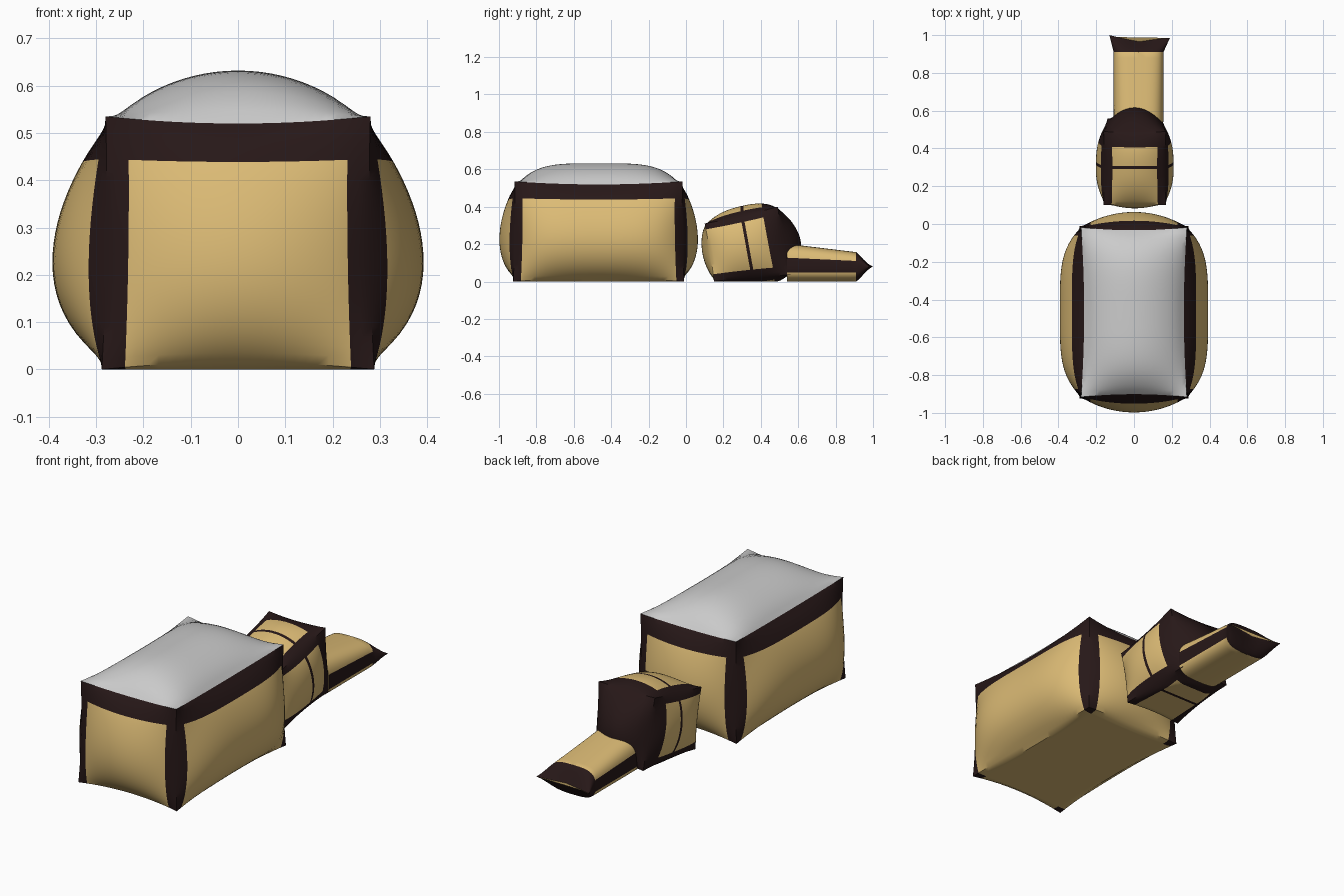
import bpy, bmesh, math
from mathutils import Vector

if "Cube" in bpy.data.objects:
    bpy.data.objects.remove(bpy.data.objects["Cube"])


def material(name, rgb):
    m = bpy.data.materials.new(name)
    m.diffuse_color = (*rgb, 1)
    m.use_nodes = True
    m.node_tree.nodes["Principled BSDF"].inputs["Base Color"].default_value = m.diffuse_color
    return m


TAN, DARK, GREY = 0, 1, 2
MATS = [material("tan_cloth", (0.72, 0.50, 0.18)),
        material("dark_trim", (0.02, 0.009, 0.009)),
        material("grey_cloth", (0.6, 0.6, 0.6))]


def finish(name, bm):
    bmesh.ops.recalc_face_normals(bm, faces=bm.faces)
    me = bpy.data.meshes.new(name)
    bm.to_mesh(me)
    bm.free()
    ob = bpy.data.objects.new(name, me)
    bpy.context.collection.objects.link(ob)
    for m in MATS:
        me.materials.append(m)
    bpy.ops.object.select_all(action='DESELECT')
    ob.select_set(True)
    bpy.context.view_layer.objects.active = ob
    bpy.ops.object.shade_smooth_by_angle(angle=math.radians(35))
    return ob


def ticks(n, extra):
    """Even steps from -1 to 1, with exact stops at the trim borders."""
    even = [-1 + 2 * i / n for i in range(n + 1)]
    keep = [e for e in even if abs(e) == 1 or all(abs(e - x) > 0.6 / n for x in extra)]
    return sorted(keep + list(extra))


def cushion(name, corner, stops, bulge, power, skew, pull, paint):
    """Box blown up like a cushion; corner(s,t,r) is the unblown shape."""
    bm = bmesh.new()
    cache = {}

    def vert(c):
        if c not in cache:
            p = corner(*c)
            k = [c[0], c[1], c[2] + skew * (1 - c[2] ** 2)]
            f = [1 - abs(k[i]) ** power[i] for i in range(3)]
            for a in range(3):
                b, d = (a + 1) % 3, (a + 2) % 3
                p[a] += c[a] * bulge[a][c[a] > 0] * f[b] * f[d]
                for e, g in ((b, d), (d, b)):      # edges drawn inwards
                    p[a] -= c[a] * pull[e] * (1 - c[e] ** 2) * abs(c[g]) ** 8 * abs(c[a])
            p.z = max(p.z, 0)
            cache[c] = bm.verts.new(p)
        return cache[c]

    for a in range(3):
        b, d = (a + 1) % 3, (a + 2) % 3
        for side in (-1.0, 1.0):
            for i in range(len(stops[b]) - 1):
                for j in range(len(stops[d]) - 1):
                    quad = []
                    for x, y in ((i, j), (i + 1, j), (i + 1, j + 1), (i, j + 1)):
                        c = [0.0] * 3
                        c[a], c[b], c[d] = side, stops[b][x], stops[d][y]
                        quad.append(tuple(c))
                    face = bm.faces.new([vert(c) for c in quad])
                    mid = [sum(c[n] for c in quad) / 4 for n in range(3)]
                    face.material_index = paint(a, side, *mid)
    return finish(name, bm)


# Large cushion box with a grey top
def body_shape(s, t, r):
    h = (r + 1) / 2
    return Vector((s * (0.288 - 0.008 * h), -0.467 + t * (0.457 - 0.008 * h), 0.535 * h))


def body_paint(axis, side, s, t, r):
    if axis == 2:
        if side > 0:
            return GREY
        return DARK if abs(s) > 0.83 and abs(t) > 0.91 else TAN
    trim = abs(t) > 0.91 if axis == 0 else abs(s) > 0.83
    return DARK if trim or r > 0.665 else TAN


cushion("large_box", body_shape,
        [ticks(24, (-0.83, 0.83)), ticks(32, (-0.91, 0.91)), ticks(24, (0.665,))],
        [(0.108, 0.108), (0.077, 0.077), (0.06, 0.097)], (2, 4, 2), 0.14,
        (0.015, 0.016, 0.006), body_paint)


# Small tilted cushion box with dark back and trim
def head_shape(s, t, r):
    y, h = (t + 1) / 2, (r + 1) / 2
    low = Vector((s * (0.165 - 0.02 * y), 0.15 + 0.41 * y, 0.035 * y))
    high = Vector((s * 0.165, 0.10 + 0.39 * y, 0.31 + 0.09 * y))
    p = low.lerp(high, h)
    p.x += 0.004
    return p


def head_paint(axis, side, s, t, r):
    if t > 0.58 or -0.02 < t < 0.06:
        return DARK
    if axis == 0:
        return DARK if r > 0.8 or r < -0.75 else TAN
    if axis == 2:
        return DARK if abs(s) > 0.74 else TAN
    return TAN


cushion("small_box", head_shape,
        [ticks(20, (-0.74, 0.74)), ticks(24, (-0.02, 0.06, 0.58)), ticks(20, (-0.75, 0.8))],
        [(0.046, 0.046), (0.038, 0.088), (0.05, 0.048)], (2, 2.5, 2), 0.0,
        (0.006, 0.006, 0.004), head_paint)


# Flat tail bag, pinched to a flared seam at the far end
def tail():
    bm = bmesh.new()
    n = 48
    rows = []
    ys = [0.54 + 0.37 * i / 12 for i in range(13)] + [0.925, 0.94, 0.955, 0.97, 0.985, 1.0]
    for y in ys:
        e = max(0, (y - 0.91) / 0.09)
        k = max(0.01, 1 - e ** 1.3)
        top, low = (0.117 - 0.04 * (y - 0.58) / 0.33) * k, 0.08 * k
        w = 0.132 + 0.028 * e
        row = []
        for i in range(n):
            a = 2 * math.pi * i / n
            cs, sn = math.cos(a), math.sin(a)
            x = math.copysign(abs(cs) ** 0.6, cs)
            z = math.copysign(abs(sn) ** 0.7, sn)
            yy = y - e * (0.035 * (1 - abs(x)) + 0.0075 * (1 + x) * abs(x))
            row.append(bm.verts.new((0.024 + 0.006 * e + w * x, yy,
                                     0.08 + z * (top if z > 0 else low))))
        rows.append(row)
    for j in range(len(rows) - 1):
        for i in range(n):
            q = (i + 1) % n
            f = bm.faces.new((rows[j][i], rows[j][q], rows[j + 1][q], rows[j + 1][i]))
            a = math.sin(2 * math.pi * (i + 0.5) / n)
            f.material_index = DARK if abs(a) < 0.26 or ys[j] > 0.905 else TAN
    bm.faces.new(rows[0])
    bm.faces.new(rows[-1])
    return finish("tail_bag", bm)


tail()
